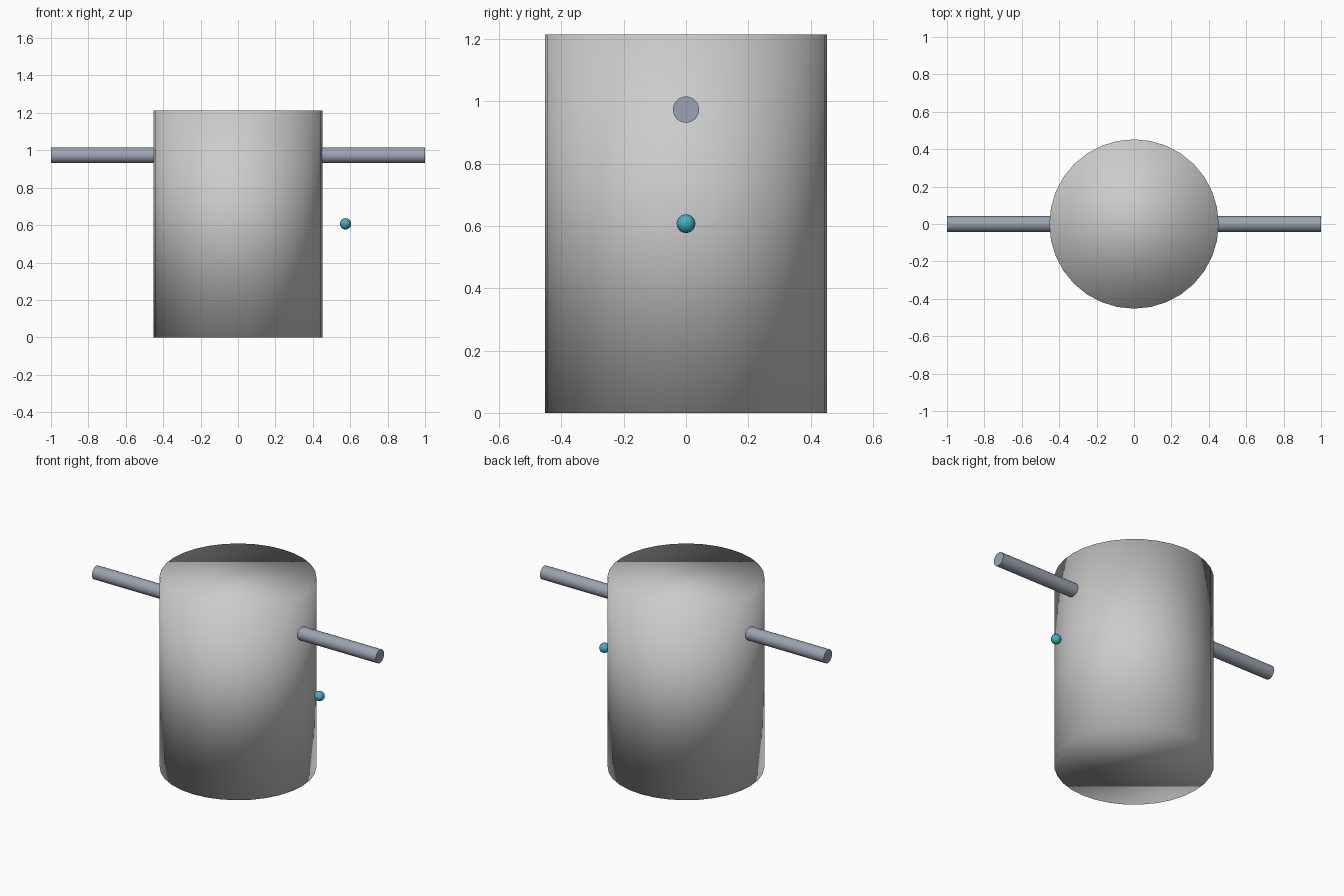
import bpy
import math

if "Cube" in bpy.data.objects:
    bpy.data.objects.remove(bpy.data.objects["Cube"])


def material(name, rgb):
    m = bpy.data.materials.new(name)
    m.diffuse_color = (*rgb, 1.0)
    m.use_nodes = True
    m.node_tree.nodes["Principled BSDF"].inputs["Base Color"].default_value = m.diffuse_color
    return m


steel = material("blue_grey_metal", (0.33, 0.37, 0.44))
teal = material("teal", (0.06, 0.42, 0.52))

# Main drum: closed cylinder, smooth shaded across its rims
H = 1.214
bpy.ops.mesh.primitive_cylinder_add(vertices=32, radius=0.4525, depth=H,
                                    location=(0, 0, H / 2))
body = bpy.context.object
body.name = "drum_body"
bpy.ops.object.shade_smooth()

# Horizontal bar through the upper part of the drum
bpy.ops.mesh.primitive_cylinder_add(vertices=32, radius=0.042, depth=2.0,
                                    location=(0, 0, 0.973),
                                    rotation=(0, math.pi / 2, 0))
bar = bpy.context.object
bar.name = "cross_bar"
bar.data.materials.append(steel)
bpy.ops.object.shade_smooth_by_angle(angle=math.radians(40))

# Small ball floating beside the drum
bpy.ops.mesh.primitive_uv_sphere_add(segments=32, ring_count=16, radius=0.03,
                                     location=(0.575, 0, H / 2))
ball = bpy.context.object
ball.name = "side_ball"
ball.data.materials.append(teal)
bpy.ops.object.shade_smooth()
